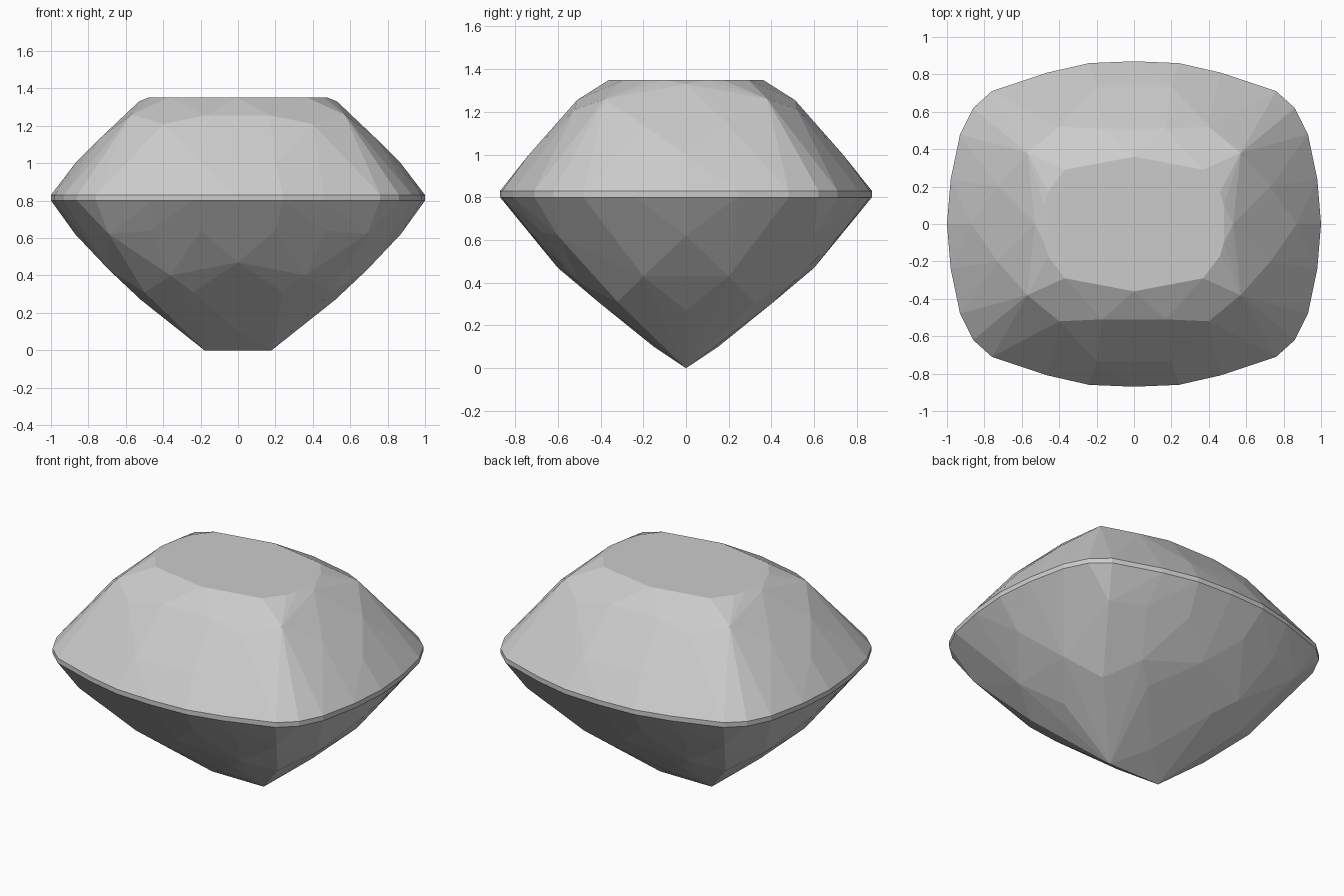
import bpy
import bmesh
import math

if "Cube" in bpy.data.objects:
    bpy.data.objects.remove(bpy.data.objects["Cube"], do_unlink=True)

# One quarter of the cushion-shaped girdle outline
outline = [(1, 0), (0.98, 0.24), (0.93, 0.48), (0.86, 0.62),
           (0.76, 0.71), (0.46, 0.81), (0.24, 0.86), (0, 0.87)]
girdle = [(x, y, z) for x, y in outline for z in (0.80, 0.83)]

# Facet corners above the girdle, table first
crown = [(0, 0.36, 1.35), (0.37, 0.29, 1.35), (0.46, 0.17, 1.35), (0.48, 0.10, 1.35),
         (0.53, 0, 1.33), (0.57, 0.38, 1.26), (0.17, 0.51, 1.255), (0.40, 0.52, 1.21),
         (0, 0.59, 1.16), (0.20, 0.735, 1.0), (0.87, 0, 1.0), (0.73, 0.20, 1.14)]

# Facet corners below the girdle, down to the short keel
pavilion = [(0.87, 0, 0.62), (0.69, 0.20, 0.43), (0.52, 0, 0.27),
            (0.20, 0.735, 0.64), (0, 0.60, 0.47), (0.24, 0.41, 0.31),
            (0.36, 0.50, 0.40), (0.47, 0.68, 0.64), (0.69, 0.60, 0.62),
            (0.50, 0.32, 0.31), (0, 0.15, 0.10), (0.18, 0, 0)]


def mirrored(points):
    """Repeat quarter points in all four quadrants without duplicates."""
    return sorted({(sx * x + 0.0, sy * y + 0.0, z)
                   for x, y, z in points for sx in (1, -1) for sy in (1, -1)})


# Cut stone: the hull of all facet corners, with coplanar triangles merged
bm = bmesh.new()
for p in mirrored(girdle + crown + pavilion):
    bm.verts.new(p)
hull = bmesh.ops.convex_hull(bm, input=bm.verts[:])
inner = {g for g in hull["geom_interior"] + hull["geom_unused"]
         if isinstance(g, bmesh.types.BMVert)}
bmesh.ops.delete(bm, geom=list(inner), context="VERTS")
bmesh.ops.dissolve_limit(bm, angle_limit=math.radians(1.5),
                         verts=bm.verts[:], edges=bm.edges[:])
bmesh.ops.recalc_face_normals(bm, faces=bm.faces[:])

mesh = bpy.data.meshes.new("gemstone")
bm.to_mesh(mesh)
bm.free()
gem = bpy.data.objects.new("gemstone", mesh)
bpy.context.collection.objects.link(gem)

# Pale grey stone
stone = bpy.data.materials.new("pale grey stone")
stone.use_nodes = True
colour = (0.6, 0.6, 0.6, 1)
stone.diffuse_color = colour
stone.node_tree.nodes["Principled BSDF"].inputs["Base Color"].default_value = colour
mesh.materials.append(stone)
